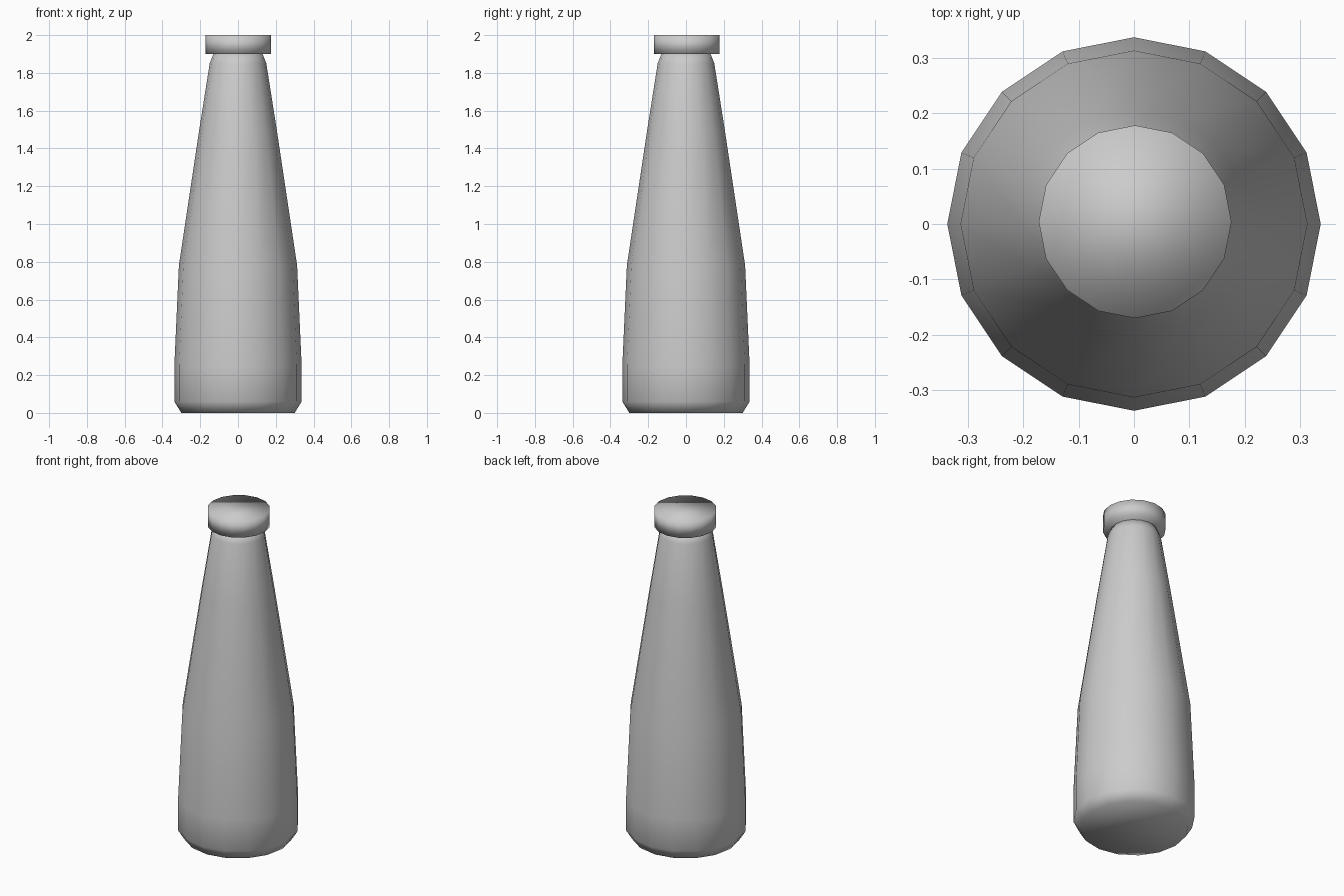
import bpy, bmesh
from math import cos, sin, tau

SIDES = 16

cube = bpy.data.objects.get("Cube")
if cube:
    bpy.data.objects.remove(cube, do_unlink=True)

gray = bpy.data.materials.new("plain_gray")
gray.use_nodes = True
color = (0.6, 0.6, 0.6, 1)
gray.diffuse_color = color
gray.node_tree.nodes["Principled BSDF"].inputs["Base Color"].default_value = color


def turned(name, profile, center=(0, 0)):
    """Closed, smooth-shaded solid lofted through (radius, height) rings."""
    bm = bmesh.new()
    rings = []
    for r, z in profile:
        rings.append([bm.verts.new((center[0] + r * cos(tau * i / SIDES),
                                    center[1] + r * sin(tau * i / SIDES), z))
                      for i in range(SIDES)])
    for low, high in zip(rings, rings[1:]):
        for i in range(SIDES):
            j = (i + 1) % SIDES
            bm.faces.new((low[i], low[j], high[j], high[i]))
    bm.faces.new(rings[0][::-1])
    bm.faces.new(rings[-1])
    for f in bm.faces:
        f.smooth = True
    mesh = bpy.data.meshes.new(name)
    bm.to_mesh(mesh)
    bm.free()
    mesh.materials.append(gray)
    obj = bpy.data.objects.new(name, mesh)
    bpy.context.collection.objects.link(obj)
    return obj


# Tapered bottle with a chamfered foot and rounded neck
turned("bottle_body", [(0.30, 0), (0.337, 0.06), (0.337, 0.25), (0.313, 0.78),
                       (0.205, 1.5), (0.15, 1.85), (0.128, 1.905)])

# Overhanging cap, very slightly off centre
turned("bottle_cap", [(0.174, 1.9), (0.174, 2.0)], (0.002, 0.004))
